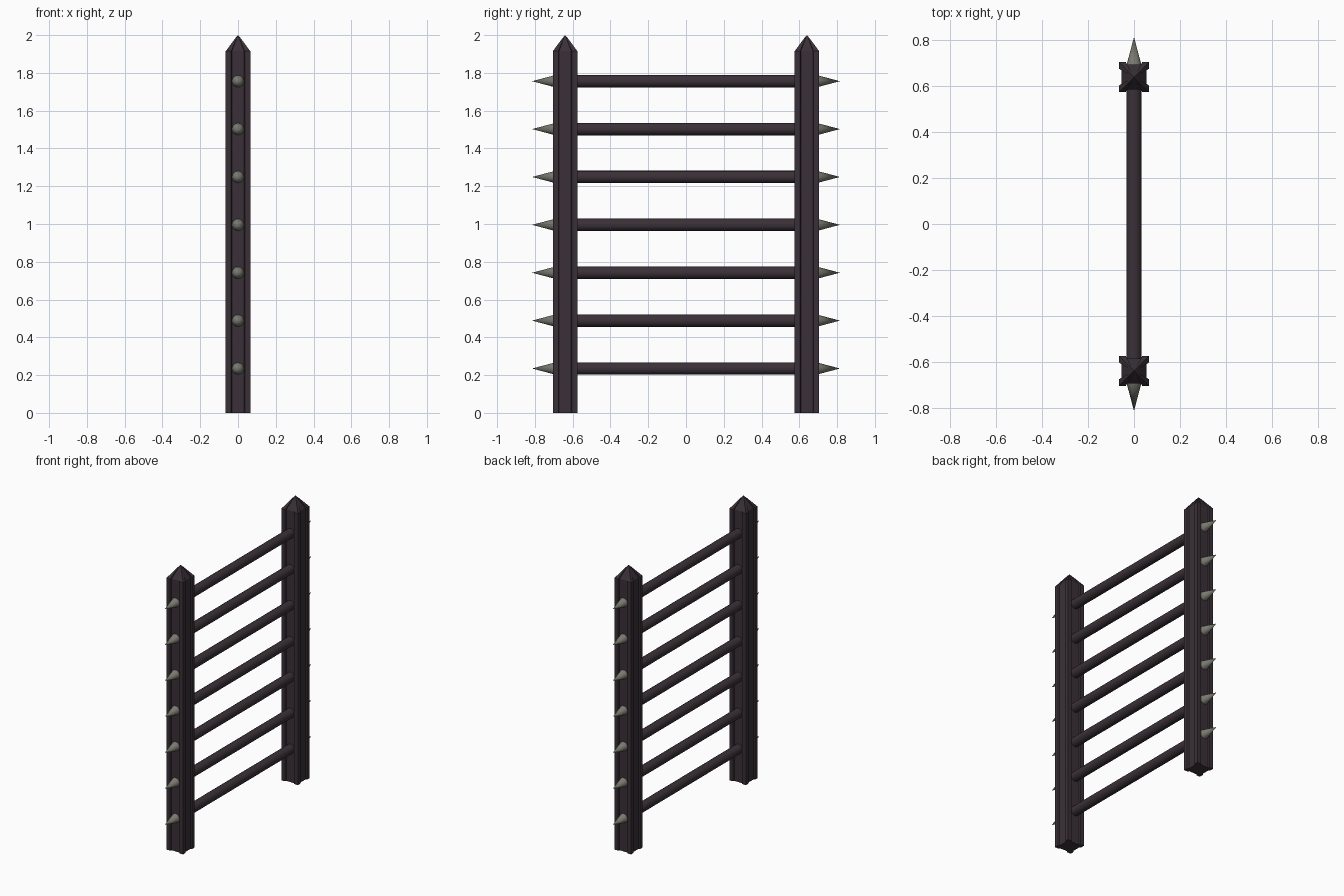
import bpy, bmesh, math
from mathutils import Matrix, Vector

if "Cube" in bpy.data.objects:
    bpy.data.objects.remove(bpy.data.objects["Cube"])


def material(name, rgb):
    m = bpy.data.materials.new(name)
    m.diffuse_color = (*rgb, 1)
    m.use_nodes = True
    m.node_tree.nodes["Principled BSDF"].inputs["Base Color"].default_value = m.diffuse_color
    return m


wood = material("dark wood", (0.042, 0.030, 0.038))
metal = material("grey metal", (0.19, 0.19, 0.16))


def finish(name, bm, mat, smooth=False):
    bmesh.ops.recalc_face_normals(bm, faces=bm.faces)
    me = bpy.data.meshes.new(name)
    bm.to_mesh(me)
    bm.free()
    me.materials.append(mat)
    ob = bpy.data.objects.new(name, me)
    bpy.context.collection.objects.link(ob)
    if smooth:
        bpy.context.view_layer.objects.active = ob
        ob.select_set(True)
        bpy.ops.object.shade_smooth_by_angle(angle=math.radians(50))
        ob.select_set(False)
    return ob


# Post cross-section: square with a shallow groove down each side
W, G, D = 0.065, 0.036, 0.010
side = [(W, -W), (W, -G), (W - D, -G + 0.004), (W - D, G - 0.004), (W, G)]
section = []
for k in range(4):
    rot = Matrix.Rotation(k * math.pi / 2, 2)
    section += [rot @ Vector(p) for p in side]


def post(name, y):
    bm = bmesh.new()
    rings = []
    for z, s in ((0, 1), (1.915, 1), (1.985, 0.2)):
        rings.append([bm.verts.new((p.x * s, y + p.y * s, z)) for p in section])
    n = len(section)
    for a, b in zip(rings, rings[1:]):
        for i in range(n):
            j = (i + 1) % n
            bm.faces.new((a[i], a[j], b[j], b[i]))
    bm.faces.new(rings[0][::-1])
    # pointed tip
    tip = bm.verts.new((0, y, 2.0))
    for i in range(n):
        bm.faces.new((rings[-1][i], rings[-1][(i + 1) % n], tip))
    finish(name, bm, wood)


def rod(name, y0, y1, z, r0, r1, mat, segs):
    bm = bmesh.new()
    d = 1 if y1 > y0 else -1
    m = (Matrix.Translation((0, (y0 + y1) / 2, z))
         @ Matrix.Rotation(-d * math.pi / 2, 4, 'X'))
    bmesh.ops.create_cone(bm, cap_ends=True, segments=segs, radius1=r0,
                          radius2=r1, depth=abs(y1 - y0), matrix=m)
    finish(name, bm, mat, True)


post("front_post", -0.64)
post("back_post", 0.64)

# Rungs with a metal spike outside each post
for i in range(7):
    z = 0.235 + i * 0.2535
    rod(f"rung_{i + 1}", -0.60, 0.60, z, 0.033, 0.033, wood, 16)
    for label, s in (("front", -1), ("back", 1)):
        rod(f"{label}_spike_{i + 1}", s * 0.69, s * 0.815, z, 0.033, 0.0, metal, 16)
